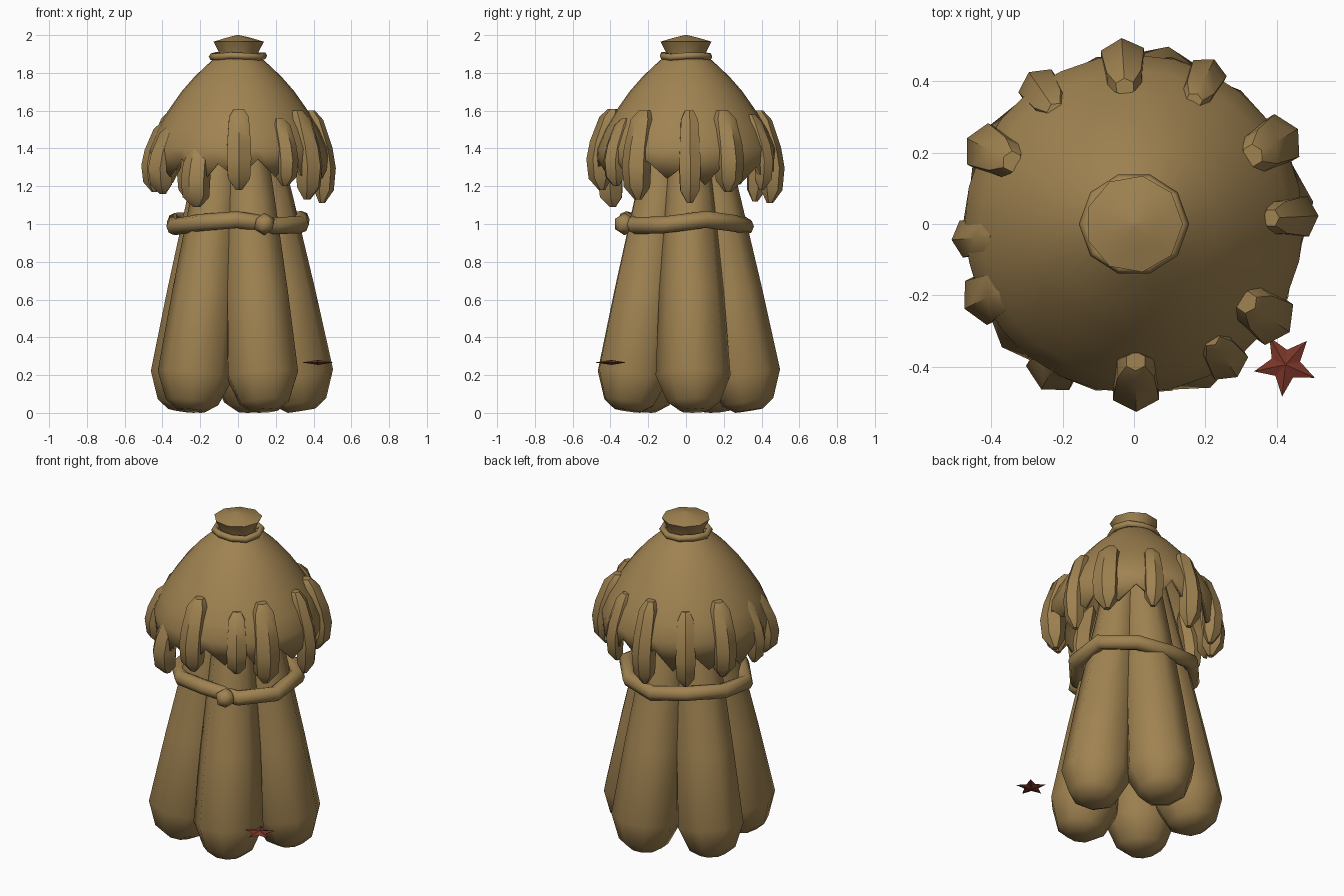
import bpy, bmesh, math, random
from mathutils import Vector, Matrix

if "Cube" in bpy.data.objects:
    bpy.data.objects.remove(bpy.data.objects["Cube"])

random.seed(4)

def material(name, col):
    m = bpy.data.materials.new(name)
    m.diffuse_color = (*col, 1)
    m.use_nodes = True
    m.node_tree.nodes["Principled BSDF"].inputs["Base Color"].default_value = m.diffuse_color
    return m

straw = material("straw", (0.35, 0.225, 0.082))
red = material("dark red", (0.19, 0.035, 0.022))

def finish(name, bm, mat, angle=50):
    bmesh.ops.recalc_face_normals(bm, faces=bm.faces[:])
    me = bpy.data.meshes.new(name)
    bm.to_mesh(me)
    bm.free()
    ob = bpy.data.objects.new(name, me)
    bpy.context.collection.objects.link(ob)
    me.materials.append(mat)
    if angle:
        bpy.ops.object.select_all(action='DESELECT')
        ob.select_set(True)
        bpy.context.view_layer.objects.active = ob
        bpy.ops.object.shade_smooth_by_angle(angle=math.radians(angle))
    return ob

def loft(bm, rings, caps=True, closed=False):
    """Skin a list of point rings."""
    vs = [[bm.verts.new(p) for p in r] for r in rings]
    n = len(vs[0])
    pairs = list(zip(vs, vs[1:])) + ([(vs[-1], vs[0])] if closed else [])
    for a, b in pairs:
        for i in range(n):
            j = (i + 1) % n
            bm.faces.new((a[i], a[j], b[j], b[i]))
    if caps and not closed:
        bm.faces.new(vs[0])
        bm.faces.new(vs[-1])

def flat_ring(c, r, n, phase=0.0, squash=1.0, turn=0.0):
    """Horizontal ring, squashed along direction turn."""
    out = []
    for i in range(n):
        a = phase + math.tau * i / n
        u, v = r * squash * math.cos(a), r * math.sin(a)
        out.append(Vector((c[0] + u * math.cos(turn) - v * math.sin(turn),
                           c[1] + u * math.sin(turn) + v * math.cos(turn), c[2])))
    return out

def hoop(name, major, minor, z, n, sides, wave=0.0, phase=0.0):
    bm = bmesh.new()
    rings = []
    for i in range(n):
        a = phase + math.tau * i / n
        zz = z + wave * math.sin(3 * a + 0.5)
        rr = major + wave * math.cos(2 * a)
        rings.append([Vector(((rr + minor * math.cos(t)) * math.cos(a),
                              (rr + minor * math.cos(t)) * math.sin(a),
                              zz + minor * math.sin(t)))
                      for t in (math.tau * k / sides for k in range(sides))])
    loft(bm, rings, closed=True)
    return finish(name, bm, straw, 75)

# Five leaning straw bundles: lofted upright, then tilted inwards and turned
BUNDLE = [(0.0, 0.075), (0.045, 0.14), (0.19, 0.2),
          (0.63, 0.173), (1.13, 0.135), (1.66, 0.09)]
LEAN = math.atan(0.162)
for k in range(5):
    bm = bmesh.new()
    loft(bm, [flat_ring((0, 0, z), r, 8, 0) for z, r in BUNDLE])
    bm.transform(Matrix.Rotation(math.radians(7 + 72 * k), 4, 'Z')
                 @ Matrix.Translation((0.34, 0, 0.012))
                 @ Matrix.Rotation(-LEAN, 4, 'Y'))
    finish(f"straw_bundle_{k + 1}", bm, straw)

# Domed thatch cap with a ragged lower edge
CAP = [(1.885, 0.115), (1.86, 0.145), (1.78, 0.23), (1.70, 0.30), (1.60, 0.37),
       (1.50, 0.432), (1.40, 0.475)]
N = 28
bm = bmesh.new()
rings = [flat_ring((0, 0, z), r, N) for z, r in CAP]
edge = []
for i in range(N):
    a = math.tau * i / N
    z = (1.23 if i % 2 else 1.33) + random.uniform(-0.03, 0.03)
    r = 0.46 if i % 2 else 0.48
    edge.append(Vector((r * math.cos(a), r * math.sin(a), z)))
loft(bm, rings + [edge], caps=False)
cap = finish("thatch_cap", bm, straw)
mod = cap.modifiers.new("thickness", 'SOLIDIFY')
mod.thickness = 0.02
mod.offset = -1

# Hanging tufts around the cap: x, y, top z, bottom z, half width
TUFTS = [(-.03, .45, 1.60, 1.11, .07), (.20, .41, 1.58, 1.18, .06),
         (.38, .22, 1.60, 1.17, .08), (.45, .02, 1.60, 1.11, .065),
         (.36, -.25, 1.60, 1.13, .08), (.25, -.37, 1.56, 1.20, .065),
         (.005, -.43, 1.61, 1.18, .075), (-.23, -.41, 1.46, 1.09, .08),
         (-.40, -.20, 1.52, 1.16, .08), (-.46, -.04, 1.54, 1.17, .06),
         (-.39, .20, 1.60, 1.16, .075), (-.27, .39, 1.56, 1.12, .065)]
for k, (x, y, top, bot, w) in enumerate(TUFTS):
    ang = math.atan2(y, x)
    bm = bmesh.new()
    rings = []
    for f, d, s in ((0, .385, .4), (.1, .405, .8), (.4, .445, .95),
                    (.62, .46, 1), (.86, .455, .9), (1, .445, .25)):
        c = (d * math.cos(ang), d * math.sin(ang), top + (bot - top) * f)
        rings.append(flat_ring(c, w * s, 6, 0, 0.9, ang))
    loft(bm, rings)
    finish(f"straw_tuft_{k + 1}", bm, straw, 40)

# Rope belt with its knot
hoop("rope_belt", 0.335, 0.045, 1.005, 10, 8, 0.02, 0.3)
bm = bmesh.new()
bmesh.ops.create_icosphere(bm, subdivisions=1, radius=0.06)
bmesh.ops.translate(bm, verts=bm.verts[:], vec=(0.14, -0.325, 1.0))
finish("rope_knot", bm, straw)

# Top tie and flared crown
hoop("top_tie", 0.13, 0.02, 1.888, 10, 6, 0.005)
bm = bmesh.new()
loft(bm, [flat_ring((0, 0, z), r, 9) for z, r in
          ((1.87, 0.10), (1.91, 0.108), (1.965, 0.137), (1.985, 0.07), (2.0, 0.008))])
finish("crown_knob", bm, straw, 40)

# Small red star leaf near the base
bm = bmesh.new()
c = Vector((0.425, -0.395, 0.267))
rim = []
for i in range(10):
    a = math.radians(48 + 36 * i)
    r = 0.042 if i % 2 else 0.09
    rim.append(bm.verts.new(c + Vector((r * math.cos(a), r * math.sin(a), 0))))
for dz in (0.013, -0.013):
    tip = bm.verts.new(c + Vector((0, 0, dz)))
    for i in range(10):
        bm.faces.new((rim[i], rim[(i + 1) % 10], tip))
finish("star_leaf", bm, red, 0)
